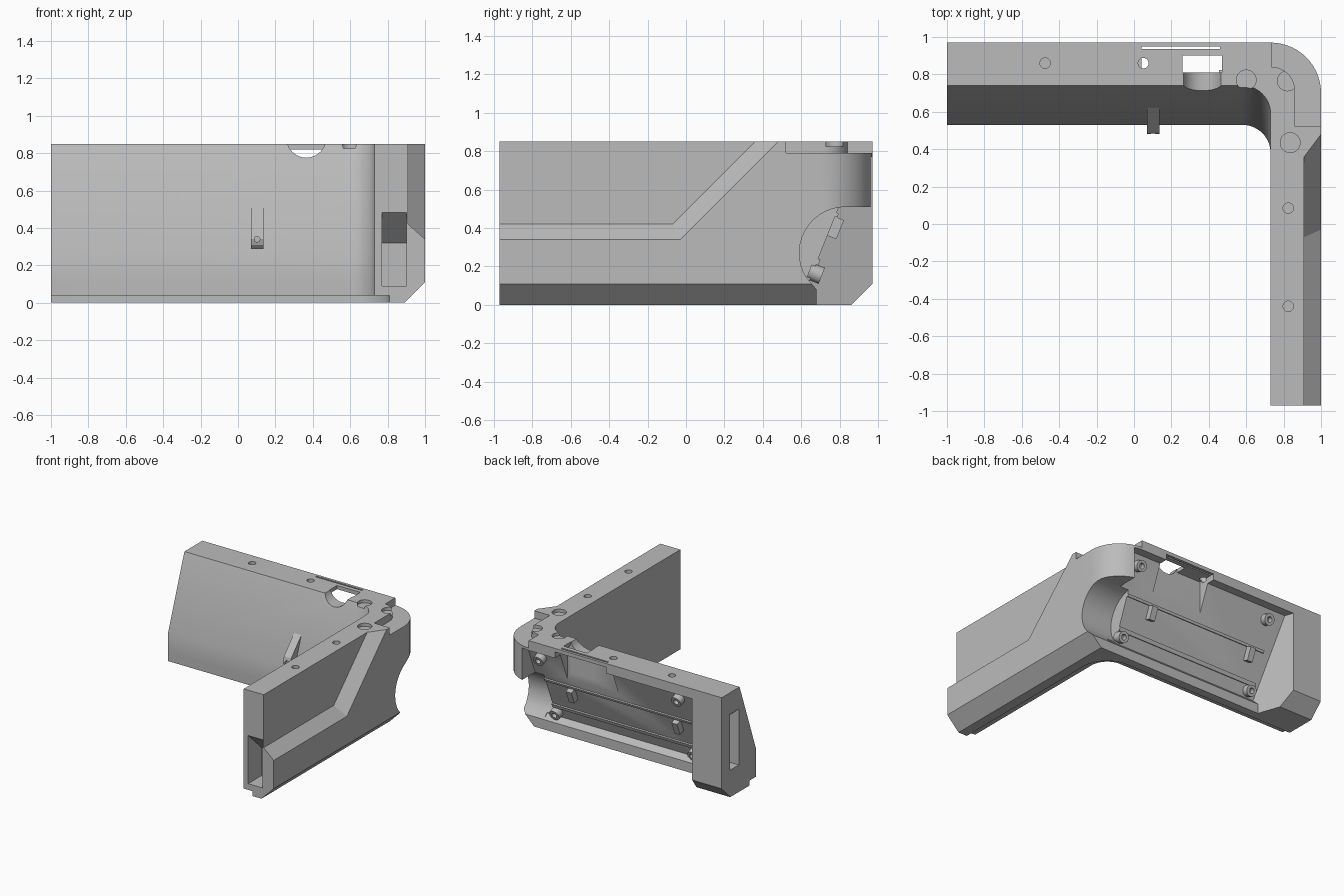
import bpy, bmesh
from math import sin, cos, pi, radians
from mathutils import Vector, Matrix

cube = bpy.data.objects.get("Cube")
if cube:
    bpy.data.objects.remove(cube, do_unlink=True)

grey = bpy.data.materials.new("plain grey")
grey.use_nodes = True
grey.diffuse_color = (0.5, 0.5, 0.5, 1)
grey.node_tree.nodes["Principled BSDF"].inputs["Base Color"].default_value = (0.5, 0.5, 0.5, 1)


def loft(name, rings):
    """Closed solid through rings of equal point count."""
    bm = bmesh.new()
    loops = [[bm.verts.new(p) for p in ring] for ring in rings]
    for a, b in zip(loops, loops[1:]):
        for i in range(len(a)):
            j = (i + 1) % len(a)
            bm.faces.new((a[i], a[j], b[j], b[i]))
    bm.faces.new(loops[0][::-1])
    bm.faces.new(loops[-1])
    bmesh.ops.recalc_face_normals(bm, faces=bm.faces)
    mesh = bpy.data.meshes.new(name)
    bm.to_mesh(mesh)
    bm.free()
    mesh.materials.append(grey)
    ob = bpy.data.objects.new(name, mesh)
    bpy.context.collection.objects.link(ob)
    return ob


def box(name, x0, x1, y0, y1, z0, z1):
    return loft(name, [[(x0, y0, z), (x1, y0, z), (x1, y1, z), (x0, y1, z)] for z in (z0, z1)])


def along_x(name, profile, x0, x1):
    return loft(name, [[(x, y, z) for y, z in profile] for x in (x0, x1)])


def arc(cx, cy, r, a0, a1, n=14):
    return [(cx + r * cos(radians(a0 + (a1 - a0) * i / n)),
             cy + r * sin(radians(a0 + (a1 - a0) * i / n))) for i in range(n + 1)]


def rod(name, start, axis, r, length, n=24):
    m = Vector(axis).to_track_quat('Z', 'Y').to_matrix()
    return loft(name, [[Vector(start) + m @ Vector((x, y, h)) for x, y in arc(0, 0, r, 0, 360, n)[:-1]]
                       for h in (0, length)])


def cut(body, cutter):
    cutter.hide_render = True
    mod = body.modifiers.new("cut", 'BOOLEAN')
    mod.object, mod.operation, mod.solver = cutter, 'DIFFERENCE', 'EXACT'
    bpy.context.view_layer.objects.active = body
    bpy.ops.object.modifier_apply(modifier=mod.name)
    bpy.data.objects.remove(cutter, do_unlink=True)


# L-shaped housing: sloped back wall, upright side wall, chamfered foot
def outline(z, inset, chamfer, front=0.53):
    c = chamfer
    pts = [(-1, 0.97 - c)] + arc(0.73, 0.70, 0.27 - c, 90, 0)
    pts += [(1 - c, -0.97), (0.73 + inset, -0.97)]
    pts += arc(0.58, front - 0.15, 0.15 + inset, 0, 90) + [(-1, front + inset)]
    return [(x, y, z) for x, y in pts]


housing = loft("corner_housing", [
    outline(0, 0.08, 0.11), outline(0.04, 0.08, 0.07), outline(0.04, 0, 0.07),
    outline(0.11, 0, 0), outline(0.27, 0, 0), outline(0.85, 0, 0, 0.74)])

# Rear pocket with a tilted floor and a flared end
floor = [(1.1, 0.77), (0.9, 0.77), (0.64, 0.12), (0.68, 0.08), (0.68, -0.1), (1.1, -0.1)]
cut(housing, loft("pocket_cutter", [[(-0.64 - 0.35 * (y - 0.7), y, z) for y, z in floor],
                                    [(0.8, y, z) for y, z in floor]]))

# Rounded opening through the outer corner
opening = [(1.1, 0.51)] + arc(0.83, 0.27, 0.24, 90, 212) + [(0.68, 0.08), (0.68, -0.1), (1.1, -0.1)]
cut(housing, along_x("corner_opening_cutter", opening, 0.72, 1.1))

# Bevelled relief on the outside of the side wall
cut(housing, loft("relief_cutter", [
    [(0.91, -1.1, 0.42), (0.91, -0.07, 0.42), (0.91, 0.51, 1), (0.91, -1.1, 1)],
    [(1.09, -1.1, 0.26), (1.09, 0.01, 0.26), (1.09, 0.75, 1), (1.09, -1.1, 1)]]))

# Lowered step around the outer corner top
step = [(0.735, 1.1)] + arc(0.735, 0.715, 0.125, 90, 0) + [(0.86, 0.52), (1.1, 0.52), (1.1, 1.1)]
cut(housing, loft("corner_step_cutter", [[(x, y, z) for x, y in step] for z in (0.79, 1)]))

# Cable window, its recess and the thin top slot
cut(housing, box("recess_cutter", 0.04, 0.5, 0.81, 1.1, 0.48, 0.82))
cut(housing, box("window_cutter", 0.26, 0.47, 0.81, 0.9, 0.6, 1))
cut(housing, rod("window_arch_cutter", (0.365, 0.6, 0.88), (0, 1, 0), 0.105, 0.25))
cut(housing, box("top_slot_cutter", 0.04, 0.46, 0.935, 0.948, 0.6, 1))

# Magnet seats and pin holes in the top
for x, y in ((0.6, 0.77), (0.82, 0.765), (0.835, 0.435)):
    cut(housing, rod("seat_cutter", (x, y, 0.825), (0, 0, 1), 0.053, 0.1, 32))
for x, y in ((-0.475, 0.86), (0.05, 0.86), (0.825, 0.085), (0.825, -0.44)):
    cut(housing, rod("pin_cutter", (x, y, 0.8), (0, 0, 1), 0.028, 0.1))

# Latch slots in both wall ends, with sloping ceilings
cut(housing, loft("side_slot_cutter", [[(0.77, y, 0.09), (0.9, y, 0.09), (0.9, y, t), (0.77, y, t)]
                                       for y, t in ((-1, 0.51), (-0.8, 0.32))]))
cut(housing, loft("back_slot_cutter", [[(x, 0.75, 0.22), (x, 0.86, 0.22), (x, 0.86, t), (x, 0.75, t)]
                                       for x, t in ((-1.03, 0.7), (-0.82, 0.52))]))

# Hook on the sloped front
hook = along_x("front_hook", [(0.66, 0.53), (0.63, 0.53), (0.49, 0.38), (0.48, 0.34),
                              (0.49, 0.31), (0.51, 0.29), (0.56, 0.29)], 0.07, 0.135)
cut(hook, rod("hook_hole_cutter", (0.102, 0.4, 0.34), (0, 1, 0), 0.015, 0.1))

# Pocket floor fittings follow the tilt
up, out = Vector((0, 0.37, 0.93)).normalized(), Vector((0, 0.93, -0.37)).normalized()


def on_floor(x, z):
    return Vector((x, 0.64 + (z - 0.12) * 0.4, z))


def plate(name, x0, x1, z0, z1, thick):
    corners = [on_floor(x0, z0), on_floor(x1, z0), on_floor(x1, z1), on_floor(x0, z1)]
    return loft(name, [[p + out * d for p in corners] for d in (-0.02, thick)])


parts = [housing, hook]
for x in (-0.55, 0.69):
    for z in (0.17, 0.69):
        boss = rod("screw_boss", on_floor(x, z) - out * 0.02, out, 0.045, 0.07)
        cut(boss, rod("boss_hole_cutter", on_floor(x, z) + out * 0.01, out, 0.022, 0.1))
        parts.append(boss)
for x in (-0.47, 0.48):
    parts.append(plate("clip_tab", x - 0.025, x + 0.025, 0.36, 0.46, 0.05))
parts.append(plate("lower_rail", -0.6, 0.72, 0.21, 0.24, 0.012))
parts.append(plate("upper_rail", -0.6, 0.72, 0.46, 0.48, 0.012))

# Smooth the curved surfaces and keep the edges crisp
bpy.ops.object.select_all(action='DESELECT')
for ob in parts:
    ob.select_set(True)
bpy.context.view_layer.objects.active = housing
bpy.ops.object.shade_smooth_by_angle(angle=radians(25))
